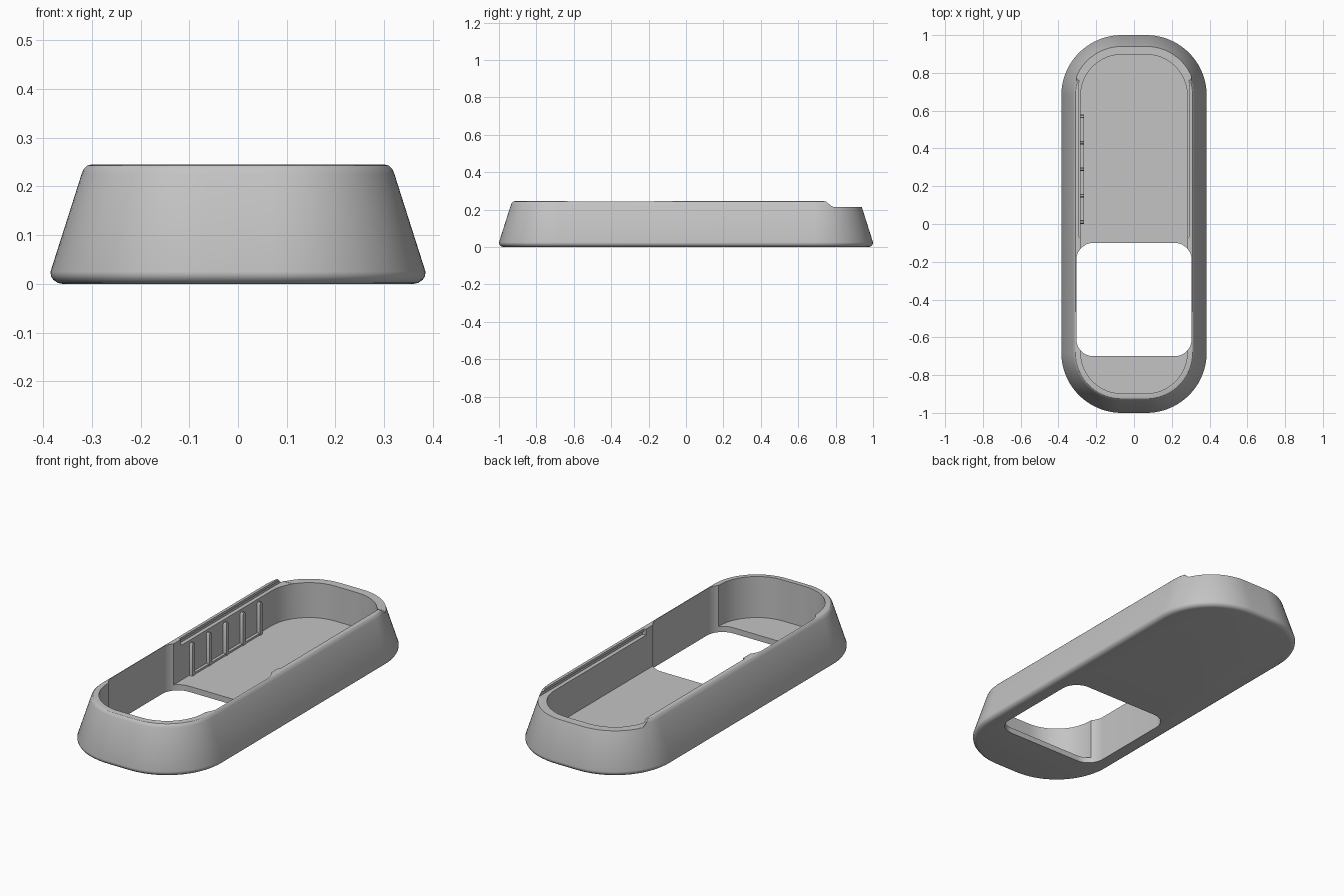
import bpy, bmesh, math

if "Cube" in bpy.data.objects:
    bpy.data.objects.remove(bpy.data.objects["Cube"], do_unlink=True)

grey = bpy.data.materials.new("plain grey")
grey.use_nodes = True
grey.diffuse_color = (0.55, 0.55, 0.55, 1)
grey.node_tree.nodes["Principled BSDF"].inputs["Base Color"].default_value = (0.55, 0.55, 0.55, 1)


def outline(cx, cy, r, mid_y=0.0, steps=20):
    """Rounded rectangle: corner centres at +-cx, +-cy and corner radius r."""
    pts = []
    for k, (sx, sy) in enumerate([(1, 1), (-1, 1), (-1, -1), (1, -1)]):
        for i in range(steps + 1):
            a = math.pi / 2 * (k + i / steps)
            pts.append((sx * cx + r * math.cos(a), mid_y + sy * cy + r * math.sin(a)))
    return pts


def loft(name, rings):
    """Closed solid through rings that have equal point counts."""
    bm = bmesh.new()
    loops = [[bm.verts.new(p) for p in ring] for ring in rings]
    n = len(loops[0])
    for a, b in zip(loops, loops[1:]):
        for i in range(n):
            j = (i + 1) % n
            bm.faces.new((a[i], a[j], b[j], b[i]))
    bm.faces.new(loops[0][::-1])
    bm.faces.new(loops[-1])
    bmesh.ops.recalc_face_normals(bm, faces=bm.faces)
    mesh = bpy.data.meshes.new(name)
    bm.to_mesh(mesh)
    bm.free()
    mesh.materials.append(grey)
    ob = bpy.data.objects.new(name, mesh)
    bpy.context.collection.objects.link(ob)
    return ob


def prism(name, pts, z0, z1):
    return loft(name, [[(x, y, z) for x, y in pts] for z in (z0, z1)])


def box(name, x0, x1, y0, y1, z0, z1):
    return prism(name, [(x0, y0), (x1, y0), (x1, y1), (x0, y1)], z0, z1)


def cut(ob, cutter):
    cutter.hide_render = True
    mod = ob.modifiers.new("cut", "BOOLEAN")
    mod.operation, mod.solver, mod.object = "DIFFERENCE", "EXACT", cutter
    bpy.context.view_layer.objects.active = ob
    bpy.ops.object.modifier_apply(modifier=mod.name)
    bpy.data.objects.remove(cutter, do_unlink=True)


# Tapered outer body with rounded lower and upper rims
CX, CY = 0.065, 0.68
profile = [(0.295, 0), (0.305, 0.002), (0.314, 0.008), (0.319, 0.016), (0.32, 0.025),
           (0.256, 0.226), (0.252, 0.236), (0.245, 0.243), (0.236, 0.245)]
body = loft("tray_body", [[(x, y, z) for x, y in outline(CX, CY, r)] for r, z in profile])

# Inner cavity above the floor
FLOOR = 0.03
cut(body, prism("cavity_cutter", outline(CX, CY, 0.217), FLOOR, 0.4))

# Rounded opening through the floor, thinning the side walls
cut(body, prism("opening_cutter", outline(0.215, 0.21, 0.09, -0.4, 12), -0.1, 0.4))

# Lowered rim at the back, with a curved step
step = [(0.735, 0.3), (0.735, 0.246), (0.75, 0.243), (0.762, 0.232), (0.775, 0.221),
        (0.79, 0.215), (0.81, 0.213), (1.1, 0.213), (1.1, 0.3)]
cut(body, loft("rim_cutter", [[(x, y, z) for y, z in step] for x in (-0.5, 0.5)]))

# Sliding-lid grooves with a small overhanging lip
cut(body, box("groove_cutter", -0.302, 0.302, -0.07, 0.8, 0.213, 0.232))
cut(body, box("lip_cutter", -0.292, 0.292, -0.07, 0.8, 0.22, 0.3))

# Guide posts and low sills along one inner wall
WALL = -0.284
posts = [0.01 + 0.14 * i for i in range(5)]
parts = [body]
for y in posts:
    top = [(y - 0.01, FLOOR - 0.005), (y + 0.01, FLOOR - 0.005), (y + 0.01, 0.19),
           (y + 0.005, 0.2), (y - 0.005, 0.2), (y - 0.01, 0.19)]
    parts.append(loft("guide_post", [[(x, a, z) for a, z in top] for x in (WALL, WALL + 0.02)]))
for y0, y1 in zip(posts, posts[1:]):
    parts.append(box("guide_sill", WALL, WALL + 0.017, y0 + 0.01, y1 - 0.01,
                     FLOOR - 0.005, FLOOR + 0.01))

# Smooth curved walls, keep crisp edges
bpy.ops.object.select_all(action="DESELECT")
for ob in parts:
    ob.select_set(True)
bpy.context.view_layer.objects.active = body
bpy.ops.object.shade_smooth_by_angle(angle=math.radians(30))
